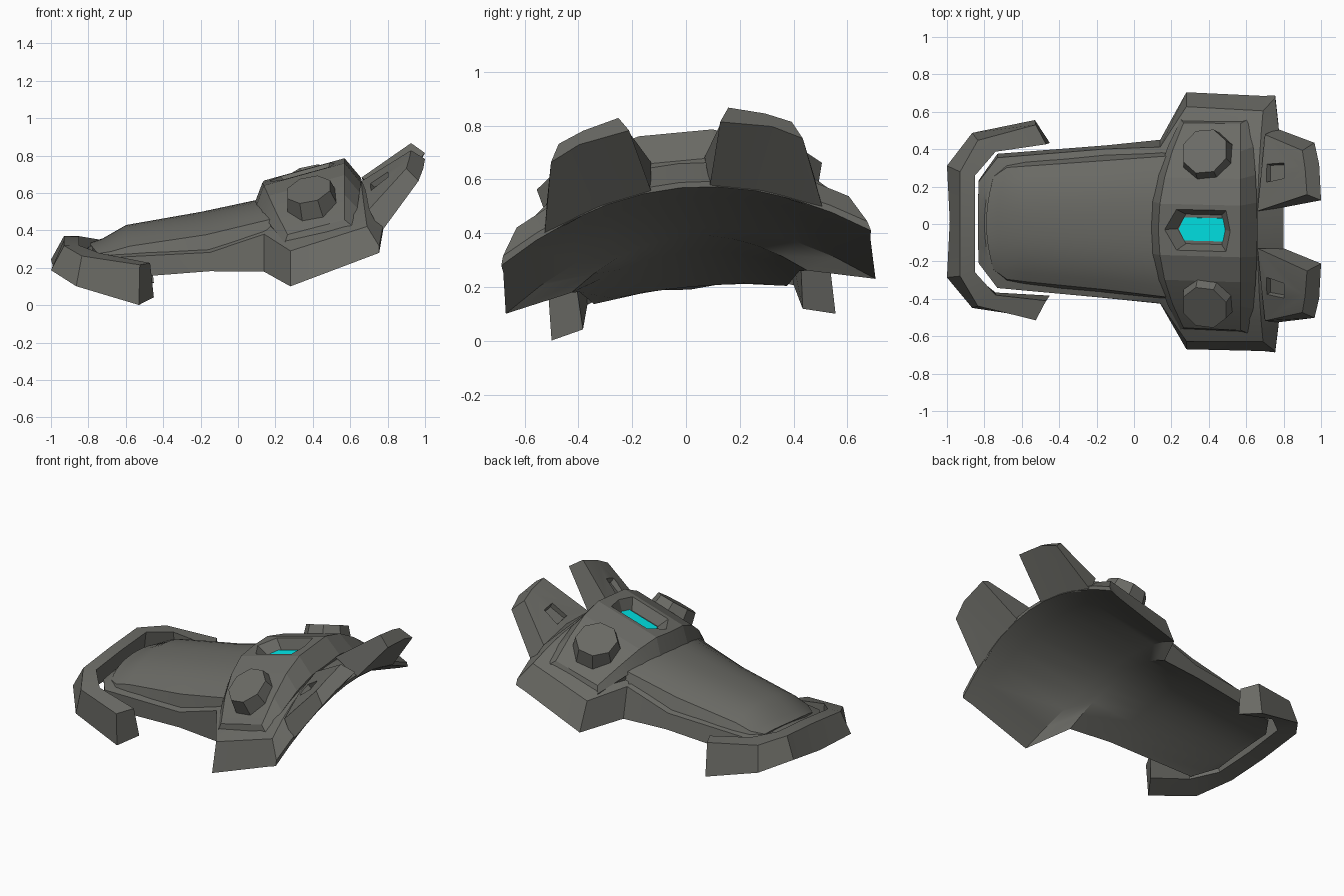
import bpy, bmesh, math
from mathutils import Vector, Matrix

if "Cube" in bpy.data.objects:
    bpy.data.objects.remove(bpy.data.objects["Cube"])

# Whole model is symmetric, then rolled slightly about its long axis
PIVOT = Vector((0, 0, 0.35))
ROLL = (Matrix.Translation(PIVOT) @ Matrix.Rotation(0.094, 4, 'X')
        @ Matrix.Translation(-PIVOT))


def material(name, rgb):
    m = bpy.data.materials.new(name)
    m.diffuse_color = (*rgb, 1)
    m.use_nodes = True
    m.node_tree.nodes["Principled BSDF"].inputs["Base Color"].default_value = m.diffuse_color
    return m


METAL = material("dark_grey_metal", (0.145, 0.145, 0.13))
GLOW = material("cyan_light", (0.0, 0.86, 0.88))


def make(name, verts, faces, mat=METAL):
    bm = bmesh.new()
    vs = [bm.verts.new(ROLL @ Vector(v)) for v in verts]
    for f in faces:
        bm.faces.new([vs[i] for i in f])
    bmesh.ops.recalc_face_normals(bm, faces=bm.faces)
    me = bpy.data.meshes.new(name)
    bm.to_mesh(me)
    bm.free()
    ob = bpy.data.objects.new(name, me)
    bpy.context.collection.objects.link(ob)
    me.materials.append(mat)
    return ob


def tube(rings):
    """Faces joining equal rings of points, with end caps."""
    n, r = len(rings[0]), len(rings)
    faces = [(i * n + j, i * n + (j + 1) % n, (i + 1) * n + (j + 1) % n, (i + 1) * n + j)
             for i in range(r - 1) for j in range(n)]
    faces += [tuple(range(n)), tuple(range((r - 1) * n, r * n))]
    return [p for ring in rings for p in ring], faces


def arched_loft(name, rows, power=2.0, flat=0.0, cols=5):
    """Rows: x centre, x edge, then half width, centre z, edge z for top and bottom."""
    rings = []
    ts = [i / cols for i in range(-cols, cols + 1)]
    for xc, xe, wt, ztc, zte, wb, zbc, zbe in rows:
        ring = []
        for order, w, zc, ze, p, fl in ((ts, wt, ztc, zte, power, flat),
                                        (ts[::-1], wb, zbc, zbe, 2, 0)):
            for t in order:
                a = max(0, (abs(t) - fl) / (1 - fl)) ** p
                ring.append((xc + (xe - xc) * t * t, w * t, zc + (ze - zc) * a))
        rings.append(ring)
    return make(name, *tube(rings))


def prism(name, origin, normal, pts, z0, z1, scale=1.0, side=1, mat=METAL):
    """Tapered prism standing on a tilted plane."""
    n = Vector(normal).normalized()
    u = (Vector((1, 0, 0)) - n * n.x).normalized()
    v = n.cross(u)
    rings = []
    for z, s in ((z0, 1.0), (z1, scale)):
        ring = [Vector(origin) + u * (a * s) + v * (b * s) + n * z for a, b in pts]
        rings.append([(p.x, p.y * side, p.z) for p in ring])
    return make(name, *tube(rings), mat=mat)


def activate(ob):
    bpy.ops.object.select_all(action='DESELECT')
    ob.select_set(True)
    bpy.context.view_layer.objects.active = ob


def carve(ob, cutter):
    activate(ob)
    mod = ob.modifiers.new("recess", 'BOOLEAN')
    mod.operation, mod.solver, mod.object = 'DIFFERENCE', 'EXACT', cutter
    bpy.ops.object.modifier_apply(modifier=mod.name)
    bpy.data.objects.remove(cutter)


def smooth(ob, deg):
    activate(ob)
    bpy.ops.object.shade_smooth_by_angle(angle=math.radians(deg))


# Arched shell: narrow nose, broad shoulders
shell = arched_loft("shell_base", [
    (-.835, -.83, .22, .27, .265, .22, .20, .19),
    (-.80, -.73, .35, .31, .285, .36, .21, .17),
    (-.20, -.15, .40, .40, .32, .41, .33, .22),
    (.08, .14, .42, .49, .42, .44, .39, .22),
    (.15, .28, .63, .57, .35, .69, .42, .165),
    (.66, .69, .62, .66, .48, .685, .53, .32),
    (.80, .755, .68, .59, .38, .69, .57, .345)])
smooth(shell, 30)

# Rounded panel with steep sides on the long front section
panel = arched_loft("front_panel", [
    (-.79, -.75, .25, .33, .30, .27, .25, .24),
    (-.73, -.68, .30, .35, .315, .33, .25, .24),
    (-.60, -.58, .31, .425, .345, .35, .28, .24),
    (-.20, -.17, .345, .495, .41, .38, .36, .28),
    (.16, .19, .38, .57, .50, .41, .47, .38)], power=2.5, cols=6)
smooth(panel, 30)

# Raised collar across the shoulders, with a central recess
collar = arched_loft("collar", [
    (.09, .25, .565, .55, .385, .565, .46, .33),
    (.13, .265, .55, .655, .43, .575, .47, .33),
    (.57, .57, .555, .775, .51, .59, .56, .38),
    (.66, .62, .58, .67, .47, .59, .58, .41)], power=1.5, flat=0.25, cols=4)
HATCH, UP = (.35, 0, .715), (-.27, 0, 1)
slot = [(-.21, 0), (-.14, .12), (.16, .12), (.185, 0), (.16, -.12), (-.14, -.12)]
carve(collar, prism("slot_cutter", HATCH, UP, slot, .02, -.065, .66))
smooth(collar, 12)
lamp = [(-.13, 0), (-.10, .062), (.13, .062), (.14, 0), (.13, -.062), (-.10, -.062)]
prism("light_strip", HATCH, UP, lamp, -.067, -.058, mat=GLOW)

# Octagonal studs and rear prongs on both sides
octagon = [(.155 * math.cos(math.pi * (k + .5) / 4), .16 * math.sin(math.pi * (k + .5) / 4))
           for k in range(8)]
window = [(-.07, -.06), (.07, -.05), (.07, .05), (-.07, .06)]
for side, label in ((-1, "right"), (1, "left")):
    prism("stud_" + label, (.39, .395, .612), (-.25, .52, 1), octagon, -.07, .055, .82, side)

    root = [(.80, .11, .57), (.66, .10, .675), (.68, .30, .645), (.70, .50, .56),
            (.765, .52, .44), (.79, .30, .53)]
    tip = [(1.0, .17, .80), (.925, .205, .85), (.915, .34, .815), (.90, .435, .775),
           (.965, .47, .71), (.99, .36, .765)]
    rings = [[(x, y * side, z) for x, y, z in ring] for ring in (root, tip)]
    prong = make("rear_prong_" + label, *tube(rings))
    carve(prong, prism("window_cutter", (.75, .315, .705), (-.72, .28, 1),
                       window, .06, -.04, .75, side))
    smooth(prong, 20)

# Wrap-around bumper band at the nose
stations = [
    [(-.985, 0, .19), (-.93, 0, .35), (-.85, 0, .35), (-.88, 0, .20)],
    [(-1.0, .30, .215), (-.93, .28, .345), (-.85, .26, .345), (-.88, .27, .21)],
    [(-.865, .47, .145), (-.835, .445, .305), (-.74, .385, .315), (-.74, .385, .17)],
    [(-.53, .53, .05), (-.525, .525, .265), (-.47, .42, .265), (-.45, .41, .08)]]
mirrored = [[(x, -y, z) for x, y, z in s] for s in stations[:0:-1]]
bumper = make("nose_bumper", *tube(mirrored + stations))
smooth(bumper, 35)
